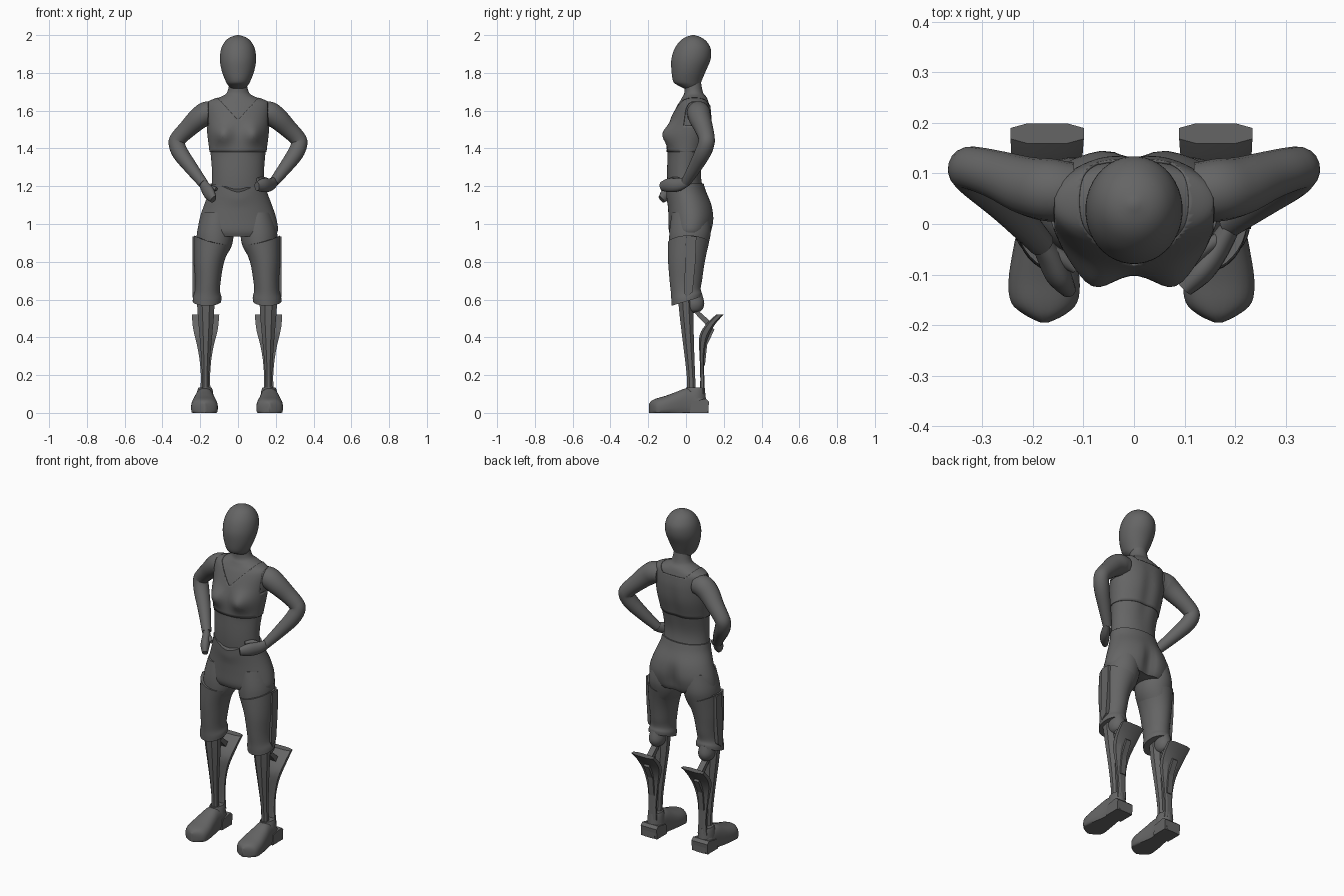
import bpy, bmesh, math
from mathutils import Vector

cube = bpy.data.objects.get("Cube")
if cube:
    bpy.data.objects.remove(cube, do_unlink=True)

grey = bpy.data.materials.new("dark grey")
grey.use_nodes = True
grey.diffuse_color = (0.13, 0.13, 0.13, 1)
grey.node_tree.nodes["Principled BSDF"].inputs["Base Color"].default_value = grey.diffuse_color
LEG_MID = -0.005


def finish(name, bm, angle=40):
    bmesh.ops.recalc_face_normals(bm, faces=bm.faces)
    mesh = bpy.data.meshes.new(name)
    bm.to_mesh(mesh)
    bm.free()
    mesh.materials.append(grey)
    ob = bpy.data.objects.new(name, mesh)
    bpy.context.collection.objects.link(ob)
    bpy.ops.object.select_all(action='DESELECT')
    ob.select_set(True)
    bpy.context.view_layer.objects.active = ob
    if angle:
        bpy.ops.object.shade_smooth_by_angle(angle=math.radians(angle))
    return ob


def smooth_rows(rows, steps):
    """Catmull-Rom interpolation between rows of numbers."""
    if steps == 1:
        return rows
    out = []
    for i in range(len(rows) - 1):
        a, b, c, d = (rows[max(0, min(len(rows) - 1, i + k))] for k in (-1, 0, 1, 2))
        for s in range(steps):
            t = s / steps
            out.append([q + t / 2 * (r - p + t * (2 * p - 5 * q + 4 * r - w + t * (3 * (q - r) + w - p)))
                        for p, q, r, w in zip(a, b, c, d)])
    return out + [list(rows[-1])]


def skin(rings, caps=True):
    bm = bmesh.new()
    rows = [[bm.verts.new(p) for p in ring] for ring in rings]
    n = len(rows[0])
    for a, b in zip(rows, rows[1:]):
        for i in range(n):
            bm.faces.new((a[i], a[(i + 1) % n], b[(i + 1) % n], b[i]))
    if caps:
        bm.faces.new(rows[0][::-1])
        bm.faces.new(rows[-1])
    return bm


def loft(rows, n=36, steps=4, power=1.0, warp=None, caps=True, grow=0, side=1, mid=0):
    """Rows are height, x min, x max, y min, y max; side mirrors in x."""
    rings = []
    for z, x0, x1, y0, y1 in smooth_rows(rows, steps):
        ring = []
        for i in range(n):
            a = math.tau * (i + 0.5) / n
            c, s = math.cos(a), math.sin(a)
            x = (x0 + x1) / 2 + ((x1 - x0) / 2 + grow) * math.copysign(abs(c) ** power, c)
            y = (y0 + y1) / 2 + ((y1 - y0) / 2 + grow) * math.copysign(abs(s) ** power, s)
            p = warp(x, y, z) if warp else (x, y, z)
            ring.append((mid + side * p[0], p[1], p[2]))
        rings.append(ring)
    return skin(rings, caps)


def tube(name, rows, n=18, steps=5, flat=1.0):
    """Rows are x, y, z, radius; flat thins the section."""
    rows = smooth_rows(rows, steps)
    pts = [Vector(r[:3]) for r in rows]
    rings, q, last = [], None, None
    for i, p in enumerate(pts):
        t = (pts[min(i + 1, len(pts) - 1)] - pts[max(i - 1, 0)]).normalized()
        q = last.rotation_difference(t) @ q if q else t.to_track_quat('Z', 'Y')
        last = t
        rings.append([p + q @ Vector((math.cos(a) * flat, math.sin(a), 0)) * rows[i][3]
                      for a in (math.tau * k / n for k in range(n))])
    return finish(name, skin(rings), 60)


def slab(name, outline, x0, x1, side):
    """Side outline of (y, z) points given thickness along x."""
    return finish(name, skin([[(LEG_MID + side * x, y, z) for y, z in outline] for x in (x0, x1)]), 0)


def sym(z, r, y0, y1):
    return (z, -r, r, y0, y1)


def bump(x, z, cx, cz, wx, wz):
    return math.exp(-((abs(x) - cx) / wx) ** 2 - ((z - cz) / wz) ** 2)


# Torso and neck, with bust and spine hollow
def chest(x, y, z):
    if y < 0.01:
        y -= 0.042 * bump(x, z, 0.083, 1.475, 0.05, 0.055) * min(1, (0.01 - y) / 0.05)
    elif y > 0.05:
        y -= 0.012 * bump(x, z, 0, 1.45, 0.04, 0.16)
    return x, y, z


body = [sym(1.1, .155, -.085, .11), sym(1.2, .14, -.097, .088), sym(1.28, .138, -.1, .083),
        sym(1.38, .146, -.097, .105), sym(1.48, .158, -.092, .13), sym(1.56, .163, -.075, .135),
        sym(1.62, .165, -.05, .128), sym(1.65, .15, -.032, .12), sym(1.672, .095, -.02, .11),
        sym(1.7, .056, -.008, .09), sym(1.78, .043, -.01, .075)]
finish("torso", loft(body, 48, warp=chest), 60)

# Cropped vest with V neck and open armholes
bm = loft(body[2:9], 64, steps=6, warp=chest, caps=False, grow=0.005)
cuts = [((0, 0, 1.38), (0, 0, 1)), ((.157, 0, 0), (1, 0, 0)), ((-.157, 0, 0), (1, 0, 0)),
        ((0, 0, 1.55), (-1.1, 0, 1)), ((0, 0, 1.55), (1.1, 0, 1))]
for co, no in cuts:
    bmesh.ops.bisect_plane(bm, geom=bm.verts[:] + bm.edges[:] + bm.faces[:], plane_co=co, plane_no=no)
gone = []
for f in bm.faces:
    c = f.calc_center_median()
    neck = c.z > 1.55 + 1.1 * abs(c.x) and (c.y < 0.04 or c.z > 1.63)
    if c.z < 1.38 or neck or (abs(c.x) > .157 and c.z > 1.52):
        gone.append(f)
bmesh.ops.delete(bm, geom=gone, context='FACES')
vest = finish("vest", bm, 60)
mod = vest.modifiers.new("thickness", 'SOLIDIFY')
mod.thickness = 0.005

# Head
head = [sym(1.715, .036, -.005, .07), sym(1.735, .053, -.045, .075), sym(1.755, .065, -.068, .082),
        sym(1.81, .086, -.077, .105), sym(1.87, .096, -.078, .13), sym(1.925, .09, -.062, .132),
        sym(1.965, .07, -.035, .11), sym(1.988, .043, -.005, .08), sym(2.0, .006, .033, .045)]
finish("head", loft(head, 40), 80)


# Hips with a dipped waistline and rounded seat
def seat(x, y, z):
    if y > 0.05:
        y -= 0.03 * bump(x, z, 0, 1.0, 0.035, 0.09)
    if y < 0.03:
        z -= 0.045 * math.exp(-(x / 0.08) ** 2) * max(0, min(1, (z - 1.08) / 0.1))
    return x, y, z


finish("hips", loft([sym(.935, .19, -.08, .125), sym(.965, .212, -.091, .14), sym(1.03, .203, -.093, .152),
                     sym(1.1, .18, -.096, .14), sym(1.17, .154, -.102, .108),
                     sym(1.215, .146, -.103, .093)], 48, warp=seat), 50)


# Trouser hems slope up to the back, tops slope up to the outside
def hem(x, y, z):
    low = max(0, min(1, (0.7 - z) / 0.12))
    high = max(0, min(1, (z - 0.8) / 0.09))
    return x, y, z + low * 0.3 * (y + 0.04) + high * 0.05 * max(0, (x - 0.03) / 0.2) ** 2


# Shoe with a flat sole; lofted heel to toe then turned so length runs along y
def shoe(x, y, z):
    return x, z, max(0, y)


shoe_rows = [(-.195, .165, .179, .0, .05), (-.18, .133, .21, -.02, .066), (-.155, .107, .238, -.03, .077),
             (-.11, .102, .243, -.03, .09), (-.05, .112, .234, -.03, .112), (0, .12, .224, -.03, .13),
             (.05, .122, .218, -.03, .122), (.09, .123, .218, -.03, .085), (.12, .13, .21, -.01, .062)]

for label, s in (("left", 1), ("right", -1)):
    def part(name, rows, angle=40, **kw):
        return finish(label + "_" + name, loft(rows, side=s, mid=LEG_MID, **kw), angle)

    # Thigh and trouser leg
    part("thigh", [(1.06, .03, .185, -.075, .12), (.96, .018, .212, -.088, .132), (.88, .03, .212, -.088, .115),
                   (.8, .08, .21, -.08, .09)], 60)
    part("trouser_leg", [(.89, .03, .229, -.097, .122), (.8, .068, .228, -.095, .1), (.7, .086, .222, -.087, .085),
                         (.64, .09, .224, -.08, .078), (.605, .083, .233, -.078, .084),
                         (.578, .084, .235, -.076, .084)], warp=hem)
    slab(label + "_side_panel", [(0, .935), (.055, .935), (.05, .8), (.035, .64), (0, .61), (-.01, .64)],
         .2, .236, s)
    part("knee", [(.53, .15, .18, .025, .06), (.545, .13, .2, .0, .085), (.58, .12, .21, -.01, .097),
                  (.63, .13, .2, .0, .085)], 60)

    # Faceted shin
    part("shin", [(.6, .115, .217, -.045, .04), (.5, .12, .21, -.035, .042), (.35, .135, .196, -.016, .045),
                  (.2, .147, .187, .002, .05), (.1, .144, .19, .004, .055)], 20, n=8, steps=2)
    # Rear calf blade that flares up and backwards
    part("calf_blade", [(.1, .137, .2, .073, .1), (.18, .142, .192, .075, .098), (.28, .135, .2, .072, .095),
                        (.36, .12, .215, .068, .105), (.41, .106, .228, .07, .122), (.45, .097, .237, .09, .143),
                        (.485, .093, .241, .12, .168), (.52, .09, .243, .158, .2)], 20, n=8, steps=2, power=.7)
    slab(label + "_blade_strut", [(.04, .535), (.05, .555), (.14, .475), (.12, .45)], .15, .185, s)
    slab(label + "_blade_ridge", [(.09, .25), (.1, .25), (.112, .36), (.15, .44), (.14, .45), (.1, .38)],
         .15, .184, s)
    slab(label + "_ankle_link", [(.03, .09), (.09, .09), (.085, .13), (.03, .13)], .152, .182, s)

    # Shoe, ankle collar and heel strap
    part("shoe", shoe_rows, 50, warp=shoe, n=28, power=.8)
    part("ankle_collar", [(.07, .122, .217, -.015, .107), (.115, .127, .212, -.002, .102),
                          (.135, .135, .204, .0, .1)], 40, n=16, steps=2)
    slab(label + "_heel", [(.02, 0), (.117, 0), (.122, .06), (.105, .075), (.03, .06)], .117, .223, s)

    # Arm bent with the hand on the hip
    arm = [(.12, .065, 1.59, .056), (.165, .067, 1.587, .062), (.21, .075, 1.557, .058),
           (.265, .095, 1.505, .049), (.31, .108, 1.46, .044), (.325, .108, 1.428, .043),
           (.305, .088, 1.375, .043), (.255, .05, 1.305, .036), (.19, .0, 1.222, .026)]
    if s < 0:
        arm[-2:] = [(.25, .035, 1.3, .036), (.182, -.04, 1.212, .026)]
        palm = [(.19, -.03, 1.22, .024), (.17, -.06, 1.19, .034), (.15, -.1, 1.16, .036), (.13, -.13, 1.13, .022)]
        thumb = [(.17, -.05, 1.2, .014), (.14, -.07, 1.19, .015), (.115, -.09, 1.185, .009)]
    else:
        palm = [(.2, .012, 1.228, .024), (.17, -.04, 1.208, .034), (.135, -.09, 1.205, .037),
                (.1, -.128, 1.2, .024)]
        thumb = [(.17, -.03, 1.22, .014), (.135, -.05, 1.235, .015), (.105, -.085, 1.235, .01)]
    for name, rows, flat in (("arm", arm, 1), ("hand", palm, .7), ("thumb", thumb, 1)):
        tube(label + "_" + name, [(s * x, y, z, r) for x, y, z, r in rows], flat=flat)
